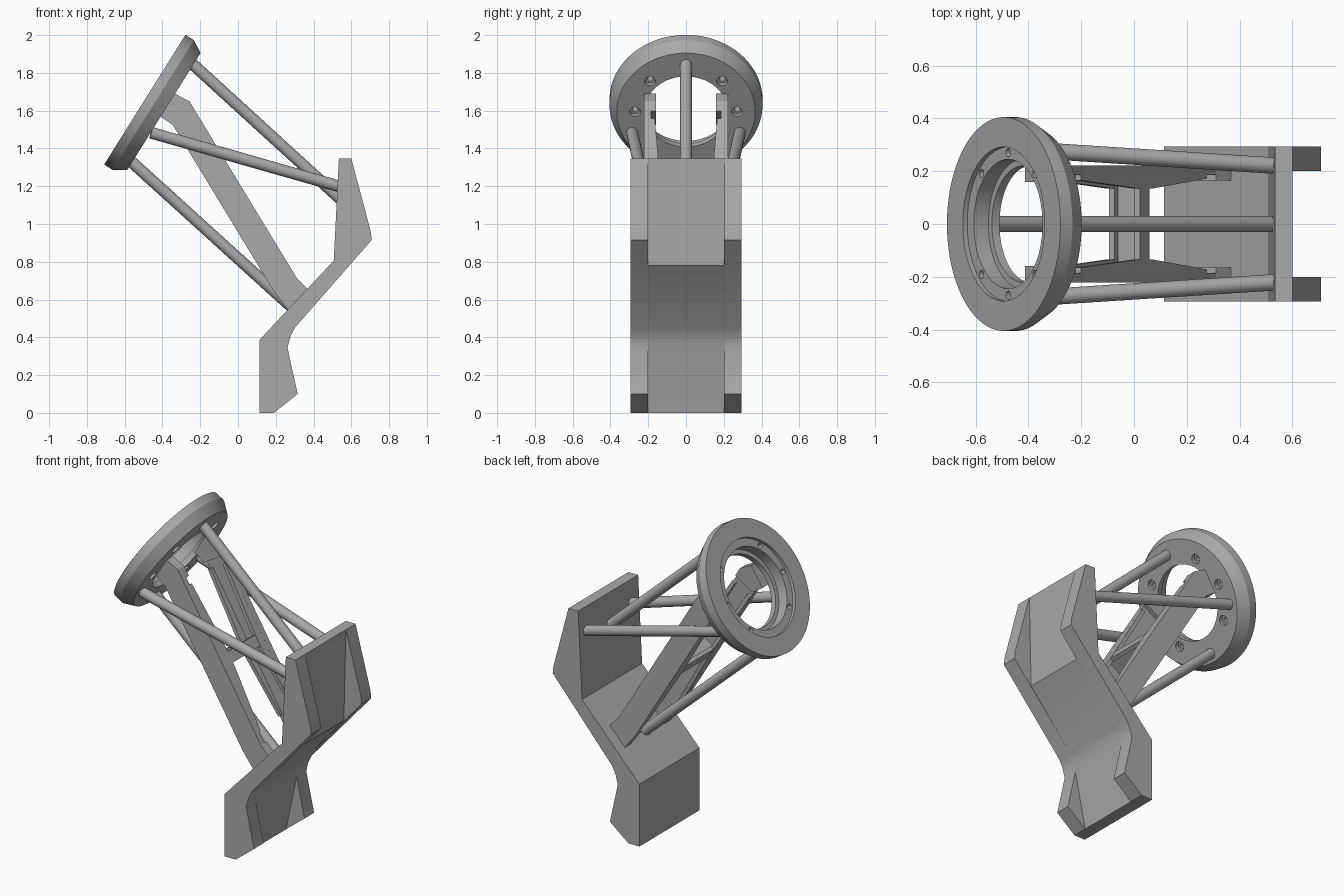
import bpy, bmesh, math
from mathutils import Vector, Matrix

if "Cube" in bpy.data.objects:
    bpy.data.objects.remove(bpy.data.objects["Cube"], do_unlink=True)

# One grey material for everything
grey = bpy.data.materials.new("machined_grey")
grey.use_nodes = True
grey.diffuse_color = (0.4, 0.4, 0.4, 1)
grey.node_tree.nodes["Principled BSDF"].inputs["Base Color"].default_value = (0.4, 0.4, 0.4, 1)

X, Y, Z = Vector((1, 0, 0)), Vector((0, 1, 0)), Vector((0, 0, 1))


def finish(name, bm, smooth=False):
    bmesh.ops.recalc_face_normals(bm, faces=bm.faces[:])
    mesh = bpy.data.meshes.new(name)
    bm.to_mesh(mesh)
    bm.free()
    mesh.materials.append(grey)
    obj = bpy.data.objects.new(name, mesh)
    bpy.context.collection.objects.link(obj)
    if smooth:
        smooth_edges(obj)
    return obj


def smooth_edges(obj):
    bpy.ops.object.select_all(action='DESELECT')
    obj.select_set(True)
    bpy.context.view_layer.objects.active = obj
    bpy.ops.object.shade_smooth_by_angle(angle=math.radians(28))


def prism(name, points, t0, t1, origin=Vector(), u=X, v=Z, w=Y, smooth=False):
    """Extrude a profile in the u, v plane along w from t0 to t1."""
    bm = bmesh.new()
    low, high = [[bm.verts.new(origin + u * a + v * b + w * t) for a, b in points]
                 for t in (t0, t1)]
    bm.faces.new(low)
    bm.faces.new(high)
    for i in range(len(points)):
        j = (i + 1) % len(points)
        bm.faces.new((low[i], low[j], high[j], high[i]))
    return finish(name, bm, smooth)


def rod(name, a, b, radius, segments=32):
    a, b = Vector(a), Vector(b)
    bm = bmesh.new()
    turn = (b - a).to_track_quat('Z', 'Y').to_matrix().to_4x4()
    bmesh.ops.create_cone(bm, cap_ends=True, segments=segments, radius1=radius, radius2=radius,
                          depth=(b - a).length, matrix=Matrix.Translation((a + b) / 2) @ turn)
    return finish(name, bm, True)


# Bent bracket: centre sheet plus a stiffening rib along each side
inner_side = [(0.60, 1.347), (0.534, 1.347), (0.507, 0.806), (0.114, 0.387), (0.114, 0), (0.19, 0)]
prism("bracket_sheet", inner_side + [(0.262, 0.345), (0.276, 0.40), (0.30, 0.45), (0.586, 0.78)],
      -0.2, 0.2, smooth=True)
for side, label in ((1, "left"), (-1, "right")):
    prism(label + "_bracket_rib",
          inner_side + [(0.316, 0.10), (0.262, 0.345), (0.276, 0.40), (0.30, 0.45),
                        (0.708, 0.915), (0.703, 0.96)],
          side * 0.2, side * 0.294, smooth=True)

# Tilted mounting ring, turned from a stepped profile (radius, depth)
top = Vector((-0.4935, 0, 1.658))
axis = Vector((0.847, 0, -0.531)).normalized()
along = Vector((0.531, 0, 0.847)).normalized()
profile = [(0.405, 0), (0.405, 0.053), (0.366, 0.119), (0.22, 0.119), (0.22, 0.085),
           (0.245, 0.085), (0.245, 0.02), (0.292, 0.02), (0.292, 0)]


def on_ring(angle, radius, depth):
    return top + along * (radius * math.sin(angle)) + Y * (radius * math.cos(angle)) + axis * depth


bm = bmesh.new()
steps = 96
loops = [[bm.verts.new(on_ring(math.tau * i / steps, r, d)) for r, d in profile]
         for i in range(steps)]
for i in range(steps):
    one, two = loops[i], loops[(i + 1) % steps]
    for j in range(len(profile)):
        k = (j + 1) % len(profile)
        bm.faces.new((one[j], one[k], two[k], two[j]))
ring = finish("mounting_ring", bm)

# Six counterbored bolt holes
for degrees in (0, 45, 135, 180, 225, 315):
    a = math.radians(degrees)
    for radius, start in ((0.016, -0.05), (0.029, 0.095)):
        cutter = rod("hole_cutter", on_ring(a, 0.27, start), on_ring(a, 0.27, 0.16), radius, 20)
        cutter.hide_render = True
        bpy.context.view_layer.objects.active = ring
        cut = ring.modifiers.new("bolt_hole", 'BOOLEAN')
        cut.operation = 'DIFFERENCE'
        cut.solver = 'EXACT'
        cut.object = cutter
        bpy.ops.object.modifier_apply(modifier=cut.name)
        bpy.data.objects.remove(cutter, do_unlink=True)
smooth_edges(ring)

# Round struts between ring and bracket
rod("upper_strut", on_ring(math.pi / 2, 0.295, 0.11), (0.55, 0, 1.125), 0.031)
rod("lower_strut", on_ring(-math.pi / 2, 0.315, 0.11), (0.29, 0, 0.555), 0.031)
for side, label in ((1, "left"), (-1, "right")):
    rod(label + "_strut", (-0.46, side * 0.285, 1.483), (0.55, side * 0.22, 1.195), 0.031)

# Pair of channel arms with end pads and tapered inner flanges
middle = Vector((-0.0175, 0, 1.12))
down = Vector((0.519, 0, -0.855)).normalized()
out = Vector((0.855, 0, 0.519)).normalized()
head = [(-0.345, 1.524), (-0.412, 1.57), (-0.335, 1.69), (-0.257, 1.65), (-0.225, 1.597)]
foot = [(0.31, 0.716), (0.369, 0.655), (0.265, 0.545), (0.19, 0.643)]
flange = [(-0.47, 0.19), (-0.47, 0.165), (-0.06, 0.135), (0.06, 0.135), (0.45, 0.172), (0.45, 0.19)]
for side, label in ((1, "left"), (-1, "right")):
    prism(label + "_arm_web", head + foot, side * 0.185, side * 0.222)
    prism(label + "_arm_head", head, side * 0.16, side * 0.19)
    prism(label + "_arm_foot", foot, side * 0.165, side * 0.19)
    for edge, t in (("upper", 0.047), ("lower", -0.07)):
        prism(label + "_arm_" + edge + "_flange", flange, t, t + 0.023,
              middle, down, Y * side, out)

# Cross brace joining the arms: a web with an upper and a lower flange
prism("brace_web", [(-0.01, -0.065), (0.01, -0.065), (0.01, 0.065), (-0.01, 0.065)],
      -0.185, 0.185, middle, down, out, Y)
for edge, t in (("upper", 0.045), ("lower", -0.068)):
    prism("brace_" + edge + "_flange",
          [(-0.035, t), (0.035, t), (0.035, t + 0.023), (-0.035, t + 0.023)],
          -0.14, 0.14, middle, down, out, Y)
